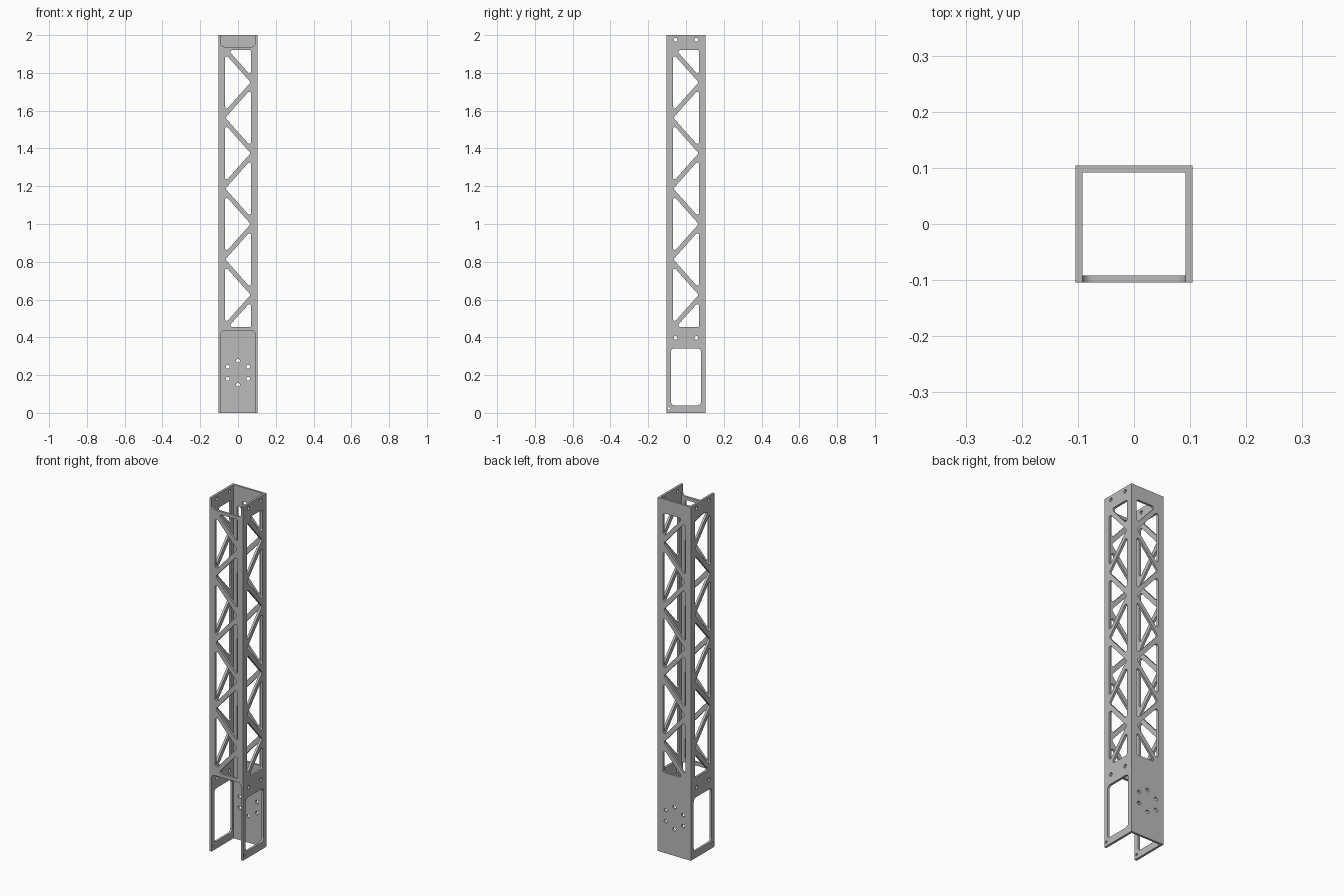
import bpy, bmesh
from math import pi, sin, cos, tan
from mathutils import Vector, Matrix

cube = bpy.data.objects.get("Cube")
if cube:
    bpy.data.objects.remove(cube, do_unlink=True)

HALF, WALL, HEIGHT = 0.1045, 0.0125, 2.0
INNER = HALF - WALL
PITCH = 0.1875

grey = bpy.data.materials.new("plain_grey")
grey.use_nodes = True
grey.diffuse_color = (0.5, 0.5, 0.5, 1)
grey.node_tree.nodes["Principled BSDF"].inputs["Base Color"].default_value = (0.5, 0.5, 0.5, 1)


def arc(x, z, r, start, end, steps=6):
    return [(x + r * cos(start + (end - start) * i / steps),
             z + r * sin(start + (end - start) * i / steps)) for i in range(steps + 1)]


def circle(x, z, r):
    return arc(x, z, r, 0, 2 * pi, 20)[:-1]


def rounded(corners, r):
    """Round every corner of a convex outline."""
    pts = []
    for i, corner in enumerate(corners):
        c = Vector(corner)
        a = (Vector(corners[i - 1]) - c).normalized()
        b = (Vector(corners[(i + 1) % len(corners)]) - c).normalized()
        half = a.angle(b) / 2
        centre = c + (a + b).normalized() * r / sin(half)
        p = c + a * r / tan(half) - centre
        q = c + b * r / tan(half) - centre
        turn = p.angle_signed(q)
        for k in range(7):
            # angle_signed is clockwise-positive
            pts.append(tuple(centre + Matrix.Rotation(-turn * k / 6, 2) @ p))
    return pts


def rect(x0, x1, z0, z1):
    return [(x0, z0), (x1, z0), (x1, z1), (x0, z1)]


def truss_holes():
    """Alternating triangular cut-outs, with clipped ones at both ends."""
    edge, tip, rise, r = 0.07, 0.067, 0.154, 0.01
    holes = []
    for i in range(7):
        z = 0.625 + i * PITCH
        s = 1 if i % 2 else -1
        holes.append(rounded([(s * edge, z - rise), (s * edge, z + rise), (-s * tip, z)], r))
    middle, flat = 1.1875, 0.733
    for s in (-1, 1):
        far = middle + s * 4 * PITCH
        end = middle + s * flat
        holes.append(rounded([(-0.052, end), (edge, end), (edge, far - s * rise)], r))
    return holes


def plate_mesh(name, loops):
    """Fill the outline less its holes and give it the wall thickness."""
    curve = bpy.data.curves.new(name + "_profile", 'CURVE')
    curve.dimensions = '2D'
    curve.fill_mode = 'BOTH'
    curve.extrude = WALL / 2
    for loop in loops:
        spline = curve.splines.new('POLY')
        spline.points.add(len(loop) - 1)
        for point, (x, z) in zip(spline.points, loop):
            point.co = (x, z, 0, 1)
        spline.use_cyclic_u = True
    helper = bpy.data.objects.new(name + "_profile", curve)
    bpy.context.collection.objects.link(helper)
    graph = bpy.context.evaluated_depsgraph_get()
    mesh = bpy.data.meshes.new_from_object(helper.evaluated_get(graph))
    bpy.data.objects.remove(helper, do_unlink=True)
    bm = bmesh.new()
    bm.from_mesh(mesh)
    bmesh.ops.remove_doubles(bm, verts=bm.verts, dist=1e-5)
    bmesh.ops.recalc_face_normals(bm, faces=bm.faces)
    for f in bm.faces:
        f.smooth = False
        f.material_index = 0
    bm.to_mesh(mesh)
    bm.free()
    mesh.name = name
    mesh.materials.clear()
    mesh.materials.append(grey)
    return mesh


def place(name, mesh, location, turn):
    obj = bpy.data.objects.new(name, mesh)
    obj.location = location
    obj.rotation_euler = (pi / 2, 0, turn)
    bpy.context.collection.objects.link(obj)


offset = HALF - WALL / 2

# Side walls: truss, bolt holes and a large lower window
side = [rect(-HALF, HALF, 0, HEIGHT), rounded(rect(-0.08, 0.08, 0.04, 0.342), 0.02)]
side += truss_holes()
side += [circle(y, z, 0.01) for y in (-0.055, 0.055) for z in (0.397, 1.976)]
side.append(circle(-0.09, 0.024, 0.007))
side_mesh = plate_mesh("side_wall", side)
place("right_wall", side_mesh, (-offset, 0, 0), pi / 2)
place("left_wall", side_mesh, (offset, 0, 0), pi / 2)

# Back wall: truss and a ring of six holes on the solid foot
back = [rect(-INNER, INNER, 0, HEIGHT)] + truss_holes()
back += [circle(0.063 * sin(k * pi / 3), 0.2125 + 0.063 * cos(k * pi / 3), 0.01) for k in range(6)]
place("back_wall", plate_mesh("back_wall", back), (0, offset, 0), 0)

# Front wall: open at top and bottom, filleted into the sides
r = 0.02
x, low, high = INNER - r, 0.435 - r, 1.938 + r
outline = (arc(-x, low, r, pi, pi / 2) + arc(x, low, r, pi / 2, 0)
           + arc(x, high, r, 0, -pi / 2) + arc(-x, high, r, -pi / 2, -pi))
place("front_wall", plate_mesh("front_wall", [outline] + truss_holes()), (0, -offset, 0), 0)
